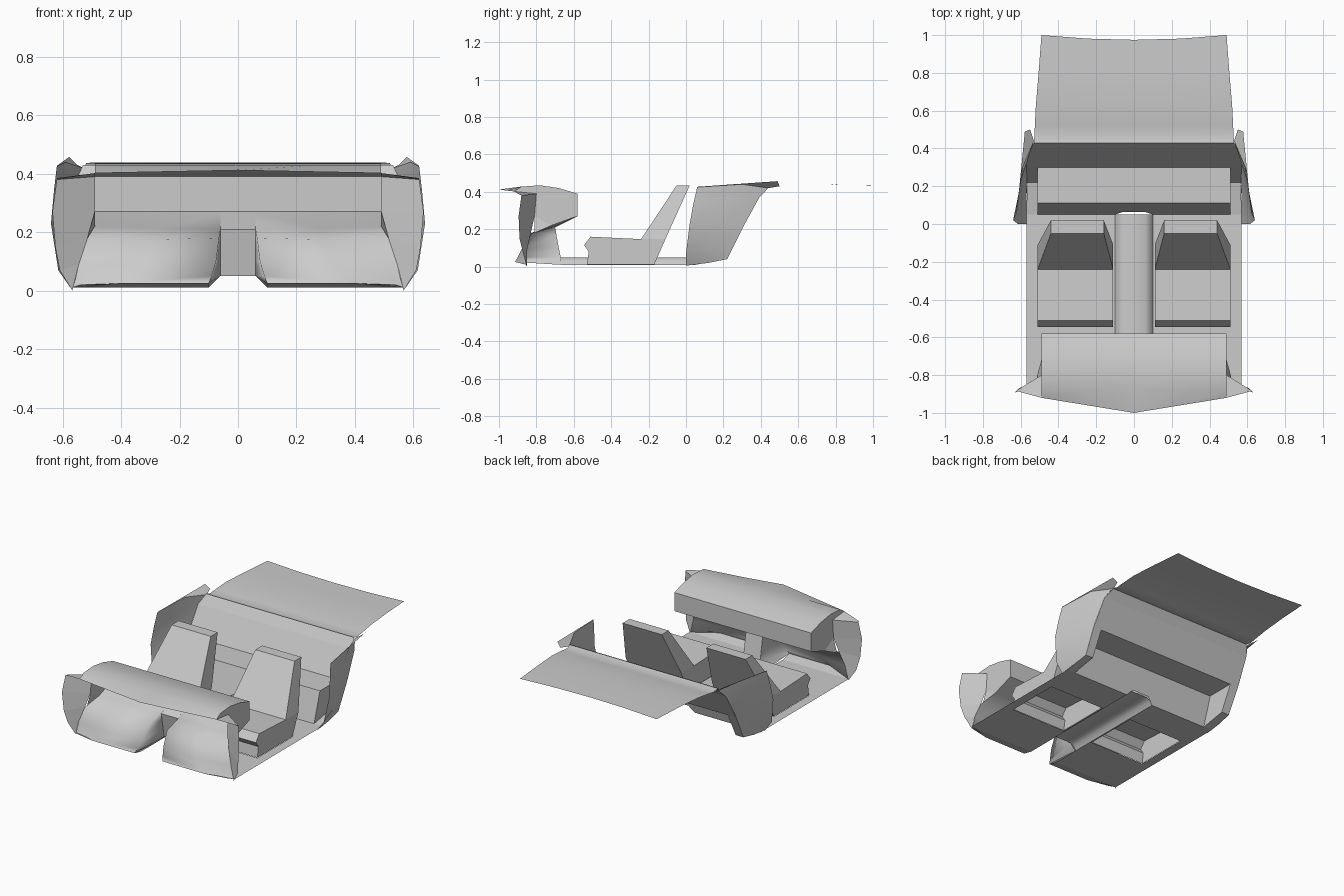
import bpy, bmesh
from math import radians

if "Cube" in bpy.data.objects:
    bpy.data.objects.remove(bpy.data.objects["Cube"])


def build(name, verts, faces, mirror=False, smooth=0):
    """Mesh object from points and faces, optionally mirrored across x = 0."""
    bm = bmesh.new()
    for s in ((1, -1) if mirror else (1,)):
        vs = [bm.verts.new((s * x, y, z)) for x, y, z in verts]
        for f in faces:
            bm.faces.new([vs[i] for i in f])
    bmesh.ops.remove_doubles(bm, verts=bm.verts, dist=0.0005)
    bmesh.ops.recalc_face_normals(bm, faces=bm.faces)
    me = bpy.data.meshes.new(name)
    bm.to_mesh(me)
    bm.free()
    ob = bpy.data.objects.new(name, me)
    bpy.context.collection.objects.link(ob)
    if smooth:
        bpy.context.view_layer.objects.active = ob
        ob.select_set(True)
        bpy.ops.object.shade_smooth_by_angle(angle=radians(smooth))
        ob.select_set(False)
    return ob


def sheet(name, rows, mirror=False, smooth=0):
    """Open surface through rows of points."""
    n = len(rows[0])
    faces = [(r * n + c, r * n + c + 1, (r + 1) * n + c + 1, (r + 1) * n + c)
             for r in range(len(rows) - 1) for c in range(n - 1)]
    return build(name, [p for r in rows for p in r], faces, mirror, smooth)


def span(profile, xs):
    """Rows made by sweeping a (y, z) profile across the given x values."""
    return [[(x, y, z) for x in xs] for y, z in profile]


# Seats: side profile with a tapering backrest, open underneath
seat_profile = [(-.53, .012), (-.52, .08), (-.545, .115), (-.51, .16),
                (-.24, .147), (-.05, .435), (.02, .435), (-.11, .147), (-.17, .012)]
seat_verts = []
for side in (-1, 1):
    for y, z in seat_profile:
        t = max(0, (z - .16) / .275)
        seat_verts.append((.31 - .01 * t + side * (.2 - .06 * t), y, z))
n = len(seat_profile)
seat_faces = [(i, i + 1, n + i + 1, n + i) for i in range(n - 1)]
for o in (0, n):
    seat_faces += [(o, o + 1, o + 2, o + 3, o + 4, o + 7, o + 8), (o + 4, o + 5, o + 6, o + 7)]
build("seat", seat_verts, seat_faces, mirror=True)

# Floor: panels around the seat openings
fx = [.10, .11, .51, .57]
fy = [-.85, -.53, -.17, 0, .05]
floor_verts = [(x, y, .01) for y in fy for x in fx]
floor_faces = [(r * 4 + c, r * 4 + c + 1, r * 4 + c + 5, r * 4 + c + 4)
               for r in range(4) for c in range(3) if (r, c) != (1, 1)]
floor_verts += [(.51, .22, .04), (.565, .22, .04), (.10, -.915, .025), (.40, -.915, .025),
                (.54, -.88, .02)]
floor_faces += [(18, 19, 21, 20), (0, 1, 2, 3, 24, 23, 22)]
build("floor", floor_verts, floor_faces, mirror=True)

# Centre tunnel, low and rounded
tunnel = [(-.10, .01), (-.085, .035), (-.06, .05), (.06, .05), (.085, .035), (.10, .01)]
sheet("tunnel", [[(x, y, z) for x, z in tunnel] for y in (-.67, .05)], smooth=60)

# Console between the footwells, reaching up to the dashboard
sheet("console_rear", span([(-.58, .27), (-.70, .21), (-.67, .05)], (-.06, .06)))

# Firewall: dashboard underside, footwell and console side in one smooth sheet
sheet("firewall", [
    [(.06, -.58, .27), (.06, -.58, .27), (.28, -.58, .27), (.49, -.58, .27)],
    [(.06, -.70, .21), (.062, -.702, .21), (.28, -.71, .212), (.49, -.72, .22)],
    [(.06, -.693, .17), (.065, -.82, .18), (.28, -.83, .175), (.515, -.83, .18)],
    [(.06, -.68, .10), (.075, -.87, .10), (.32, -.88, .09), (.545, -.85, .09)],
    [(.06, -.67, .05), (.09, -.90, .05), (.36, -.90, .05), (.555, -.85, .045)],
    [(.10, -.67, .01), (.10, -.915, .025), (.40, -.915, .025), (.565, -.85, .01)]],
    mirror=True, smooth=100)

# Dashboard: pointed top and rear face
dash_x = [-.49, -.245, 0, .245, .49]
dash_rows = [[(x, -1 + abs(x) * .163, .412 - abs(x) * .02) for x in dash_x]]
dash_rows += span([(-.88, .428), (-.78, .435), (-.68, .42), (-.58, .39), (-.58, .27)], dash_x)
sheet("dashboard", dash_rows, smooth=40)
dash_end = [(-.92, .402), (-.88, .428), (-.78, .435), (-.68, .42), (-.58, .39), (-.58, .27),
            (-.72, .22), (-.81, .18), (-.81, .27), (-.80, .39)]
build("dashboard_end", [(.515 if z == .18 else .49, y, z) for y, z in dash_end],
      [(0, 1, 2, 9), (2, 3, 4, 5, 9), (5, 6, 8, 9), (6, 7, 8)], mirror=True)

# Front side panels beside the dashboard
sheet("front_pillar_panel", [
    [(.49, -.92, .402), (.62, -.885, .385)],
    [(.49, -.80, .39), (.62, -.88, .38)],
    [(.49, -.81, .27), (.635, -.895, .27)],
    [(.515, -.83, .18), (.625, -.89, .15)],
    [(.545, -.85, .09), (.61, -.87, .07)],
    [(.565, -.85, .01), (.567, -.853, .0)]], mirror=True)

# Rear box in front of the bulkhead, open behind and below, notched for the tunnel
sheet("rear_box_top", span([(.11, .20), (.30, .20)], (-.51, .51)))
build("rear_box_front", [(-.51, .05, .01), (-.51, .11, .20), (.51, .11, .20), (.51, .05, .01),
                         (.10, .05, .01), (.06, .063, .05), (-.06, .063, .05), (-.10, .05, .01)],
      [tuple(range(8))])
build("rear_box_end", [(.51, .05, .01), (.51, .11, .20), (.51, .30, .20), (.51, .22, .04)],
      [(0, 1, 2, 3)], mirror=True)

# Rear bulkhead, with strips running down beside the box
sheet("bulkhead", [[(-w, y, z), (w, y, z)] for w, y, z in
                   [(.57, .30, .20), (.56, .392, .37), (.53, .43, .43)]])
sheet("bulkhead_side", [[(.51, .22, .04), (.565, .22, .04)], [(.51, .30, .20), (.57, .30, .20)]],
      mirror=True)

# Rear deck with a slightly concave back edge
deck_x = [-1, -.5, 0, .5, 1]
sheet("rear_deck", [[(w * t, y - c * (1 - t * t), z) for t in deck_x] for w, y, z, c in
                    [(.53, .43, .427, 0), (.527, .47, .418, 0), (.525, .52, .425, 0),
                     (.52, .62, .436, 0), (.505, .80, .438, .01), (.49, 1.0, .435, .025)]],
      smooth=40)

# Rear side panels, bulging outward and meeting the bulkhead
sheet("rear_side_panel", [
    [(.57, 0, .005), (.57, .12, .02), (.565, .22, .04)],
    [(.615, 0, .07), (.595, .13, .10), (.567, .25, .10)],
    [(.64, .02, .23), (.605, .18, .24), (.57, .31, .22)],
    [(.63, .04, .34), (.595, .24, .36), (.56, .392, .37)],
    [(.62, .06, .425), (.59, .30, .44), (.53, .44, .42)],
    [(.62, .062, .427), (.578, .49, .457), (.55, .50, .43)]], mirror=True, smooth=40)
